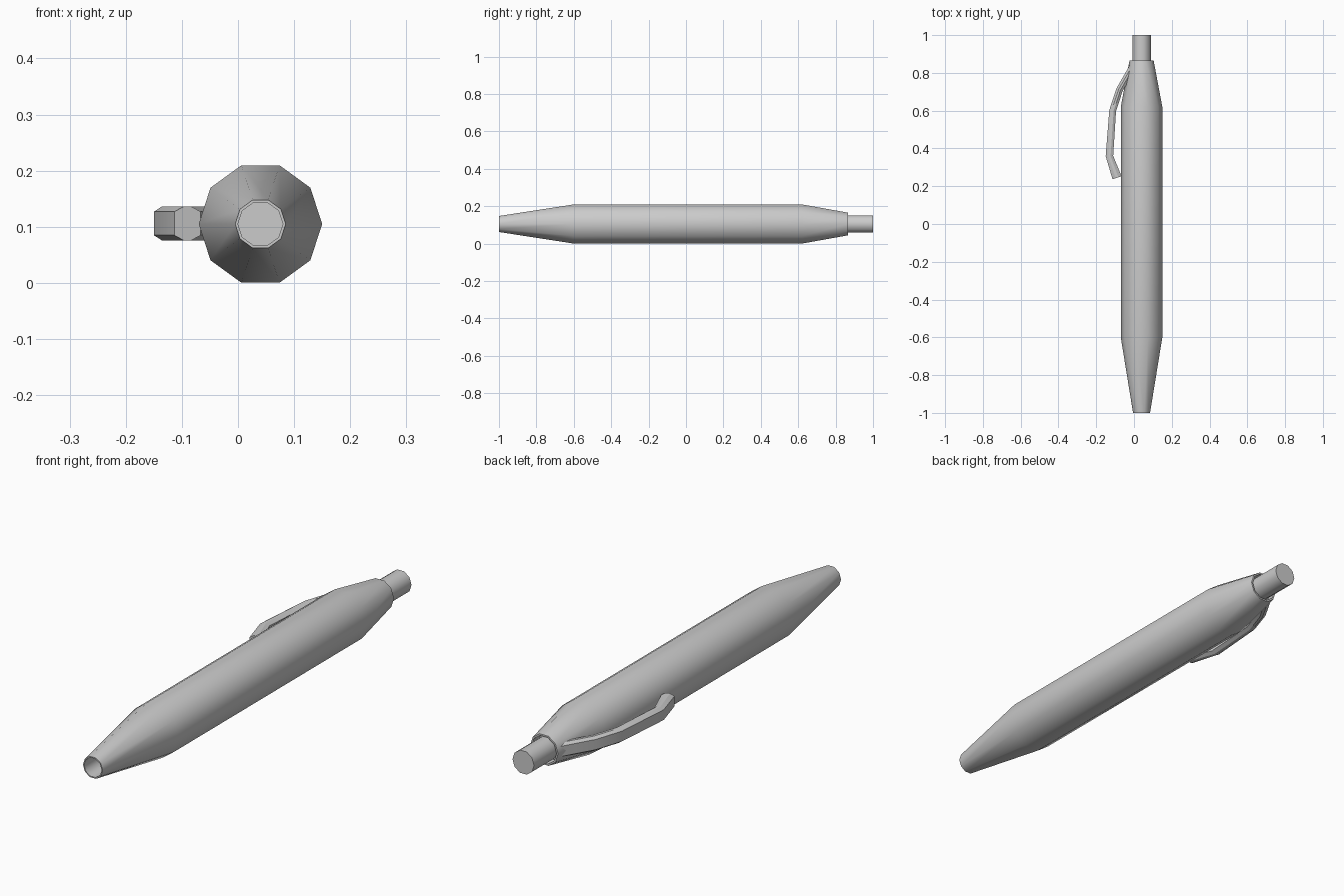
import bpy, bmesh
from math import cos, sin, pi, radians
from mathutils import Vector

if "Cube" in bpy.data.objects:
    bpy.data.objects.remove(bpy.data.objects["Cube"])

CX, CZ, SIDES = 0.04, 0.105, 10   # pen axis and side count


def loft(name, rings, angle, cap_start=True, cap_end=True):
    """Skin a list of equal-length point rings into one closed object."""
    bm = bmesh.new()
    loops = [[bm.verts.new(p) for p in ring] for ring in rings]
    n = len(loops[0])
    for a, b in zip(loops, loops[1:]):
        for i in range(n):
            j = (i + 1) % n
            bm.faces.new((a[i], a[j], b[j], b[i]))
    if cap_start:
        bm.faces.new(loops[0])
    if cap_end:
        bm.faces.new(loops[-1])
    bmesh.ops.recalc_face_normals(bm, faces=bm.faces)
    me = bpy.data.meshes.new(name)
    bm.to_mesh(me)
    bm.free()
    ob = bpy.data.objects.new(name, me)
    bpy.context.collection.objects.link(ob)
    bpy.ops.object.select_all(action='DESELECT')
    ob.select_set(True)
    bpy.context.view_layer.objects.active = ob
    bpy.ops.object.shade_smooth_by_angle(angle=radians(angle))
    return ob


def lathe(name, profile):
    """Turn (y, radius) pairs around the pen axis."""
    rings = [[(CX + r * cos(2 * pi * i / SIDES), y, CZ + r * sin(2 * pi * i / SIDES))
              for i in range(SIDES)] for y, r in profile]
    return loft(name, rings, 40)


# Barrel with a recessed tip and a recessed collar around the button
lathe("barrel", [(-0.90, 0.040), (-1.0, 0.040), (-1.0, 0.045), (-0.6, 0.11),
                 (0.62, 0.11), (0.865, 0.064), (0.865, 0.057), (0.82, 0.057)])

# Push button
lathe("push_button", [(0.80, 0.049), (1.0, 0.049)])

# Pocket clip: chamfered section swept along a bowed path, (x, y, half thickness)
path = [(-0.005, 0.835, 0.018), (-0.077, 0.71, 0.018), (-0.113, 0.6, 0.018),
        (-0.130, 0.36, 0.020), (-0.090, 0.245, 0.025)]
section = [(1, 0.021), (0.3, 0.03), (-0.3, 0.03), (-1, 0.021),
           (-1, -0.021), (-0.3, -0.03), (0.3, -0.03), (1, -0.021)]
rings = []
for k, (x, y, t) in enumerate(path):
    a, b = path[max(k - 1, 0)], path[min(k + 1, len(path) - 1)]
    d = Vector((b[0] - a[0], b[1] - a[1])).normalized()
    side = Vector((d.y, -d.x))
    rings.append([(x + side.x * u * t, y + side.y * u * t, CZ + 0.001 + v)
                  for u, v in section])
loft("pocket_clip", rings, 30)
